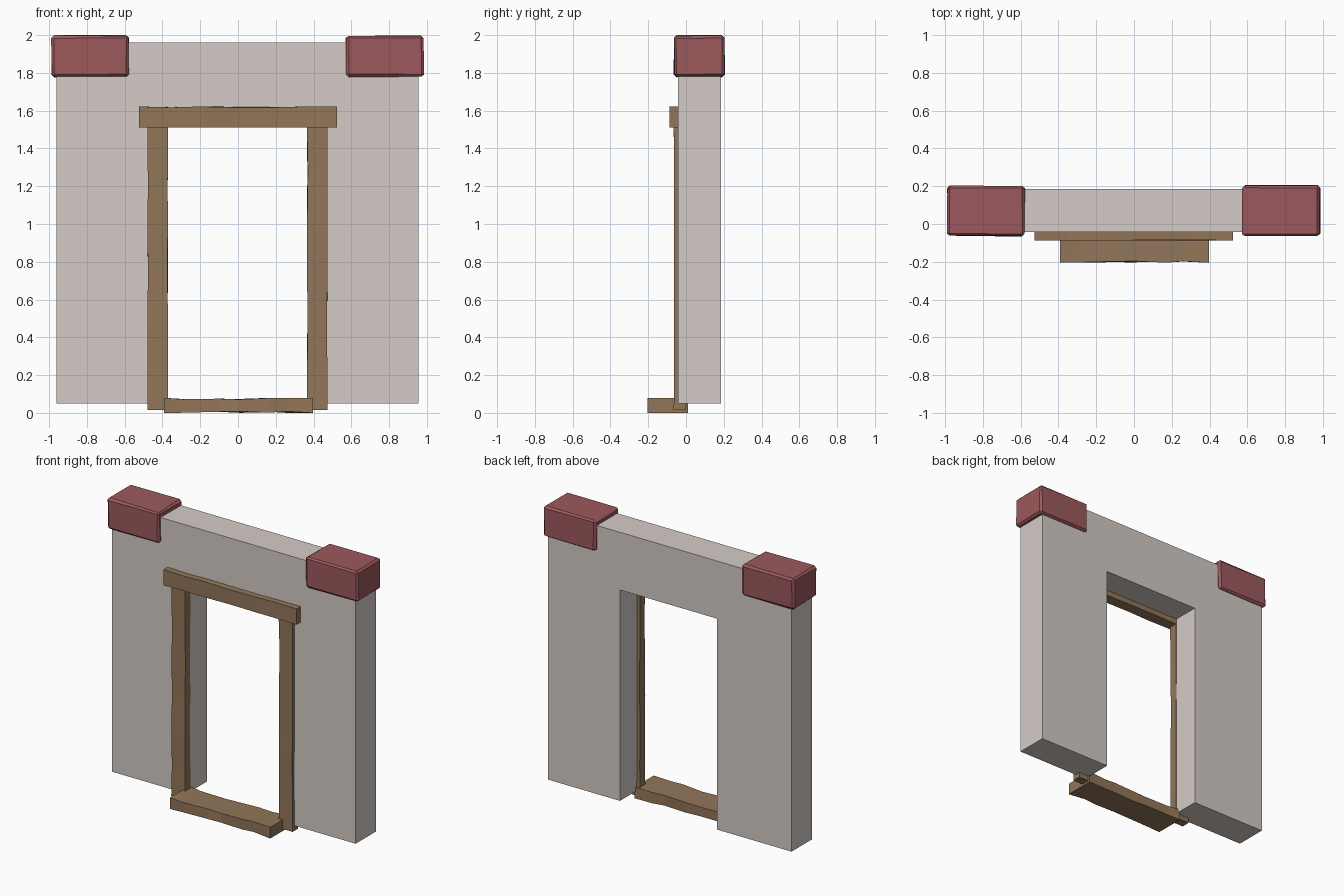
import bpy, bmesh, random
from mathutils import Vector

if "Cube" in bpy.data.objects:
    bpy.data.objects.remove(bpy.data.objects["Cube"])

random.seed(4)


def material(name, rgb):
    m = bpy.data.materials.new(name)
    m.diffuse_color = (*rgb, 1)
    m.use_nodes = True
    m.node_tree.nodes["Principled BSDF"].inputs["Base Color"].default_value = m.diffuse_color
    return m


wood = material("wood", (0.29, 0.18, 0.10))
red_stone = material("red_stone", (0.33, 0.10, 0.11))
plaster = material("plaster", (0.66, 0.60, 0.57))


def finish(bm, name, mat):
    bmesh.ops.recalc_face_normals(bm, faces=bm.faces)
    me = bpy.data.meshes.new(name)
    bm.to_mesh(me)
    bm.free()
    me.materials.append(mat)
    ob = bpy.data.objects.new(name, me)
    bpy.context.collection.objects.link(ob)
    return ob


def box(lo, hi):
    bm = bmesh.new()
    bmesh.ops.create_cube(bm, size=1)
    for v in bm.verts:
        v.co = Vector([(a + b) / 2 + c * (b - a) for a, b, c in zip(lo, hi, v.co)])
    return bm


def beam(name, lo, hi, axis, cuts=5, wear=0.005):
    """Hand-hewn plank: a box sliced along its length with worn edges."""
    bm = box(lo, hi)
    n = Vector([float(i == axis) for i in range(3)])
    for k in range(1, cuts + 1):
        p = n * (lo[axis] + (hi[axis] - lo[axis]) * (k + random.uniform(-.25, .25)) / (cuts + 1))
        bmesh.ops.bisect_plane(bm, geom=bm.verts[:] + bm.edges[:] + bm.faces[:],
                               plane_co=p, plane_no=n)
    mid = [(a + b) / 2 for a, b in zip(lo, hi)]
    for v in bm.verts:
        if lo[axis] + 1e-4 < v.co[axis] < hi[axis] - 1e-4:
            for i in range(3):
                if i != axis:
                    v.co[i] += random.uniform(0, wear) * (1 if v.co[i] < mid[i] else -1)
    return finish(bm, name, wood)


def capstone(name, lo, hi):
    """Rough stone block with chamfered edges and uneven corners."""
    bm = box(lo, hi)
    bmesh.ops.bevel(bm, geom=bm.edges[:], offset=0.013, segments=1, affect='EDGES')
    mid = (Vector(lo) + Vector(hi)) / 2
    for v in bm.verts:
        for i in range(3):
            v.co[i] += random.uniform(0, 0.006) * (1 if v.co[i] < mid[i] else -1)
    bmesh.ops.triangulate(bm, faces=[f for f in bm.faces if len(f.verts) > 4])
    return finish(bm, name, red_stone)


# wall: arch-shaped outline extruded through its thickness
outline = [(-.96, .05), (-.375, .05), (-.375, 1.55), (.39, 1.55),
           (.39, .05), (.955, .05), (.955, 1.96), (-.96, 1.96)]
bm = bmesh.new()
face = bm.faces.new([bm.verts.new((x, -.042, z)) for x, z in outline])
ext = bmesh.ops.extrude_face_region(bm, geom=[face])
new = [g for g in ext["geom"] if isinstance(g, bmesh.types.BMVert)]
bmesh.ops.translate(bm, verts=new, vec=(0, .227, 0))
finish(bm, "wall", plaster)

# door frame
beam("left_jamb", (-.48, -.065, .015), (-.37, -.003, 1.515), 2)
beam("right_jamb", (.365, -.065, .015), (.475, -.003, 1.515), 2)
beam("lintel", (-.525, -.088, 1.51), (.523, -.005, 1.622), 0)
beam("doorstep", (-.392, -.205, 0), (.397, .01, .08), 0, wear=.009)

# corner stones on top of the wall
capstone("left_capstone", (-.99, -.067, 1.775), (-.575, .206, 2.0))
capstone("right_capstone", (.57, -.067, 1.775), (.987, .206, 2.0))
